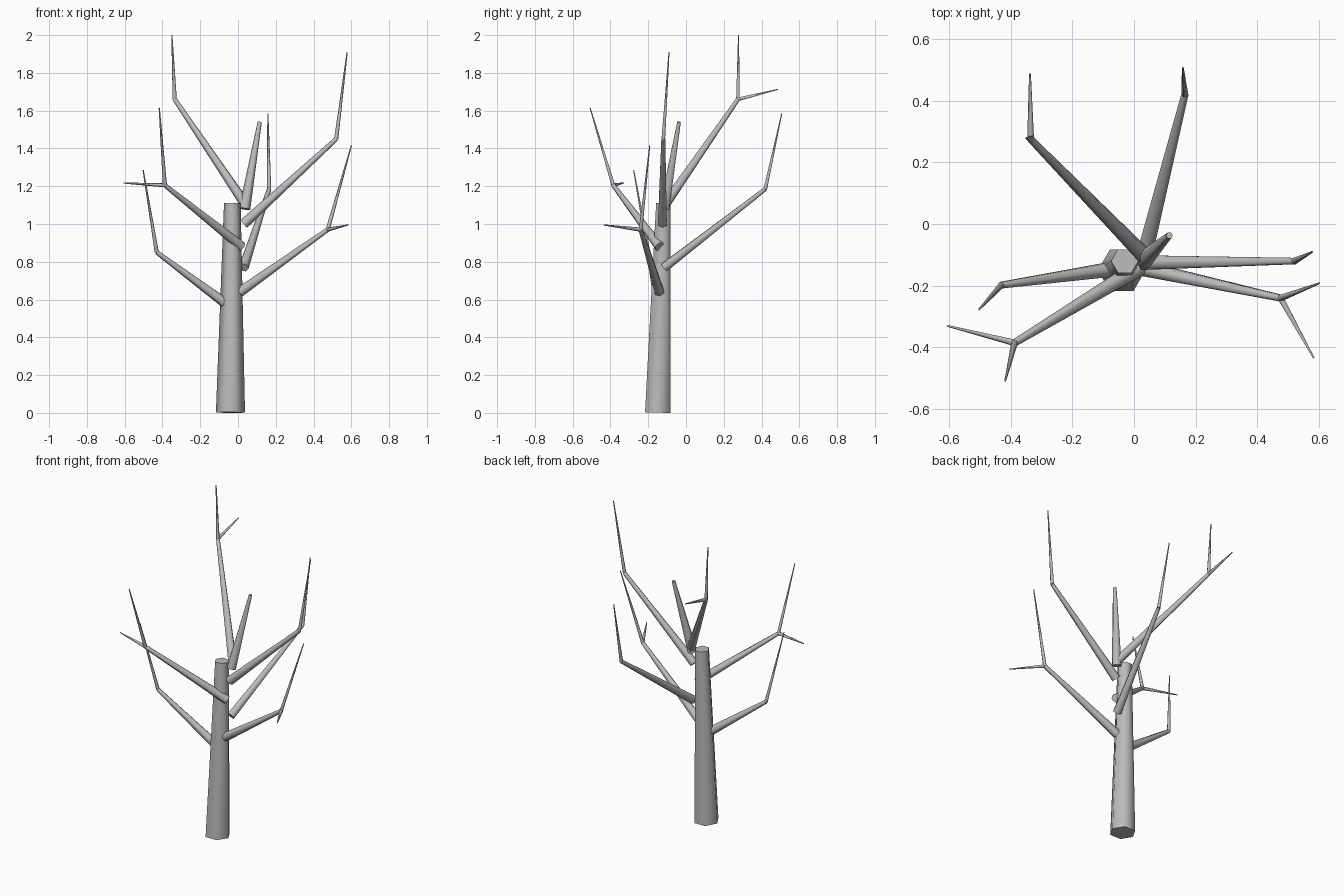
import bpy, bmesh, math
from mathutils import Vector, Matrix

cube = bpy.data.objects.get("Cube")
if cube:
    bpy.data.objects.remove(cube, do_unlink=True)

bark = bpy.data.materials.new("grey_bark")
bark.use_nodes = True
colour = (0.5, 0.5, 0.5, 1)
bark.diffuse_color = colour
bark.node_tree.nodes["Principled BSDF"].inputs["Base Color"].default_value = colour


def add_limb(bm, start, end, r1, r2):
    """Capped, tapering six-sided limb between two points."""
    a, b = Vector(start), Vector(end)
    axis = b - a
    turn = Vector((0, 0, 1)).rotation_difference(axis).to_matrix().to_4x4()
    spin = Matrix.Rotation(math.radians(90), 4, 'Z')
    bmesh.ops.create_cone(bm, cap_ends=True, segments=6, radius1=r1, radius2=r2,
                          depth=axis.length,
                          matrix=Matrix.Translation((a + b) / 2) @ turn @ spin)


def make_part(name, limbs):
    """One object out of limbs, with smooth sides and crisp caps."""
    bm = bmesh.new()
    for limb in limbs:
        add_limb(bm, *limb)
    for f in bm.faces:
        f.smooth = len(f.verts) == 4
    for e in bm.edges:
        e.smooth = all(f.smooth for f in e.link_faces)
    mesh = bpy.data.meshes.new(name)
    bm.to_mesh(mesh)
    bm.free()
    mesh.materials.append(bark)
    bpy.context.collection.objects.link(bpy.data.objects.new(name, mesh))


# Trunk and the short leader beside its top
make_part("trunk", [((-.04, -.15, .002), (-.03, -.12, 1.11), .077, .044)])
make_part("leader", [((.035, -.115, 1.08), (.115, -.037, 1.54), .03, .011)])

# Branches: start, elbow, then the tips of the twigs growing from the elbow
branches = {
    "upper_left_branch": [(.03, -.125, 1.0), (.52, -.12, 1.45), (.578, -.09, 1.91)],
    "lower_left_branch": [(.01, -.14, .64), (.475, -.24, .97),
                          (.6, -.192, 1.415), (.583, -.435, .995)],
    "lower_right_branch": [(-.06, -.145, .575), (-.43, -.198, .85), (-.502, -.277, 1.285)],
    "middle_right_branch": [(.02, -.14, .88), (-.387, -.385, 1.205),
                            (-.417, -.508, 1.615), (-.605, -.33, 1.217)],
    "back_left_branch": [(.03, -.115, .77), (.165, .42, 1.185), (.158, .507, 1.585)],
    "back_right_branch": [(.035, -.105, 1.11), (-.335, .275, 1.66),
                          (-.35, .278, 2.0), (-.337, .487, 1.713)],
}
for name, (start, elbow, *tips) in branches.items():
    make_part(name, [(start, elbow, .027, .012)]
              + [(elbow, tip, .011, .003) for tip in tips])
